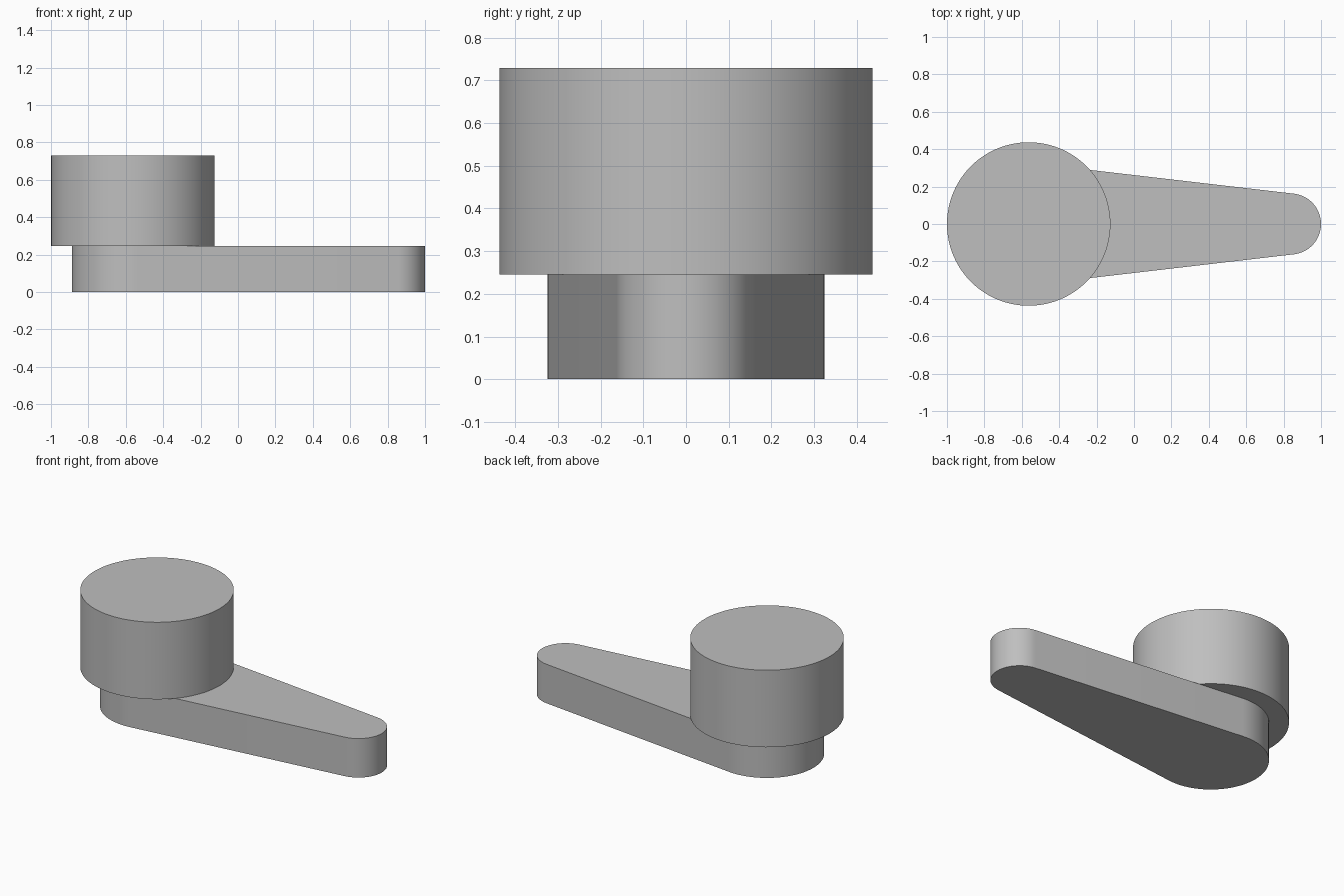
import bpy
import bmesh
import math

cube = bpy.data.objects.get("Cube")
if cube:
    bpy.data.objects.remove(cube, do_unlink=True)

# Single plain grey
grey = bpy.data.materials.new("plain_grey")
grey.use_nodes = True
colour = (0.52, 0.52, 0.52, 1)
grey.diffuse_color = colour
grey.node_tree.nodes["Principled BSDF"].inputs["Base Color"].default_value = colour

PIVOT_X, TIP_X = -0.563, 0.837
HUB_R, TIP_R, KNOB_R = 0.325, 0.163, 0.437
ARM_TOP, KNOB_TOP = 0.245, 0.729


def arc(cx, radius, start, end, steps):
    """Points along an arc centred on the x axis."""
    angles = [start + (end - start) * i / steps for i in range(steps + 1)]
    return [(cx + radius * math.cos(a), radius * math.sin(a)) for a in angles]


def extrude_outline(name, outline, bottom, top):
    """Solid prism from a closed counter-clockwise outline."""
    bm = bmesh.new()
    face = bm.faces.new([bm.verts.new((x, y, bottom)) for x, y in outline])
    result = bmesh.ops.extrude_face_region(bm, geom=[face], use_keep_orig=True)
    verts = [v for v in result["geom"] if isinstance(v, bmesh.types.BMVert)]
    bmesh.ops.translate(bm, verts=verts, vec=(0, 0, top - bottom))
    bmesh.ops.recalc_face_normals(bm, faces=bm.faces)
    mesh = bpy.data.meshes.new(name)
    bm.to_mesh(mesh)
    bm.free()
    mesh.materials.append(grey)
    obj = bpy.data.objects.new(name, mesh)
    bpy.context.collection.objects.link(obj)
    bpy.ops.object.select_all(action="DESELECT")
    obj.select_set(True)
    bpy.context.view_layer.objects.active = obj
    bpy.ops.object.shade_smooth_by_angle(angle=math.radians(30))
    return obj


# Tapered arm: two round ends joined by their common tangents
tangent = math.acos((HUB_R - TIP_R) / (TIP_X - PIVOT_X))
arm_outline = arc(TIP_X, TIP_R, -tangent, tangent, 32)
arm_outline += arc(PIVOT_X, HUB_R, tangent, 2 * math.pi - tangent, 40)
extrude_outline("tapered_arm", arm_outline, 0, ARM_TOP)

# Round knob standing on the wide end
knob_outline = arc(PIVOT_X, KNOB_R, 0, 2 * math.pi, 96)[:-1]
extrude_outline("round_knob", knob_outline, ARM_TOP, KNOB_TOP)
